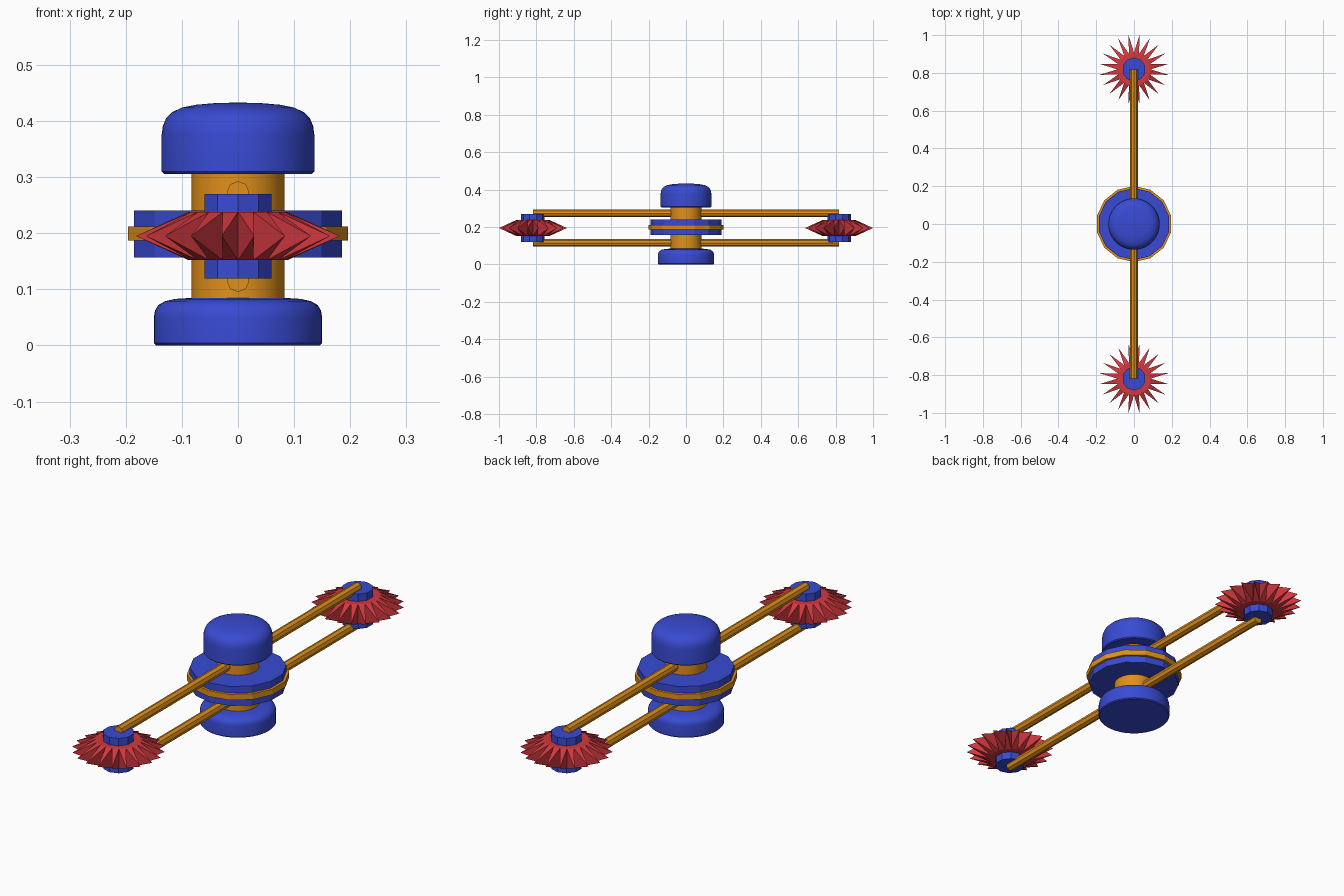
import bpy, bmesh
from math import pi, sin, cos, radians

if "Cube" in bpy.data.objects:
    bpy.data.objects.remove(bpy.data.objects["Cube"])


def material(name, color):
    m = bpy.data.materials.new(name)
    m.diffuse_color = (*color, 1)
    m.use_nodes = True
    m.node_tree.nodes["Principled BSDF"].inputs["Base Color"].default_value = m.diffuse_color
    return m


BLUE = material("blue", (0.04, 0.07, 0.65))
ORANGE = material("orange", (0.75, 0.28, 0.01))
RED = material("red", (0.65, 0.04, 0.05))


def cylinder(name, sides, r, z0, z1, mat, y=0, smooth=False):
    bpy.ops.mesh.primitive_cylinder_add(vertices=sides, radius=r, depth=z1 - z0,
                                        location=(0, y, (z0 + z1) / 2))
    ob = bpy.context.object
    ob.name = name
    ob.data.materials.append(mat)
    if smooth:
        bpy.ops.object.shade_smooth_by_angle(angle=radians(40))
    return ob


def from_bmesh(name, bm, mat):
    bmesh.ops.recalc_face_normals(bm, faces=bm.faces)
    me = bpy.data.meshes.new(name)
    bm.to_mesh(me)
    bm.free()
    ob = bpy.data.objects.new(name, me)
    bpy.context.collection.objects.link(ob)
    me.materials.append(mat)
    bpy.context.view_layer.objects.active = ob
    bpy.ops.object.select_all(action='DESELECT')
    ob.select_set(True)
    return ob


def lathe(name, profile, mat, segs=48):
    bm = bmesh.new()
    vs = [bm.verts.new((r, 0, z)) for r, z in profile]
    es = [bm.edges.new(p) for p in zip(vs, vs[1:])]
    bmesh.ops.spin(bm, geom=vs + es, cent=(0, 0, 0), axis=(0, 0, 1),
                   angle=2 * pi, steps=segs, use_merge=True)
    bmesh.ops.remove_doubles(bm, verts=bm.verts, dist=1e-5)
    from_bmesh(name, bm, mat)
    bpy.ops.object.shade_smooth_by_angle(angle=radians(40))


def spiked_wheel(name, y, n=20, r=0.088, tip=0.184, z0=0.152, z1=0.238):
    # drum whose side faces are each drawn out to a point
    bm = bmesh.new()
    zm = (z0 + z1) / 2
    def ring(z):
        return [bm.verts.new((r * sin(2 * pi * i / n), y + r * cos(2 * pi * i / n), z))
                for i in range(n)]
    lo, hi = ring(z0), ring(z1)
    bm.faces.new(lo)
    bm.faces.new(hi)
    for i in range(n):
        a, j = 2 * pi * (i + 0.5) / n, (i + 1) % n
        p = bm.verts.new((tip * sin(a), y + tip * cos(a), zm))
        loop = [lo[i], lo[j], hi[j], hi[i]]
        for u, v in zip(loop, loop[1:] + loop[:1]):
            bm.faces.new((u, v, p))
    from_bmesh(name, bm, RED)


# Central body
lathe("base", [(0, 0), (0.146, 0), (0.15, 0.004), (0.15, 0.05), (0.148, 0.062),
               (0.142, 0.072), (0.13, 0.079), (0.112, 0.083), (0.08, 0.085), (0, 0.086)], BLUE)
lathe("top_cap", [(0, 0.306), (0.132, 0.306), (0.136, 0.31), (0.136, 0.376), (0.134, 0.391),
                  (0.128, 0.405), (0.117, 0.416), (0.1, 0.424), (0.075, 0.429),
                  (0.04, 0.432), (0, 0.433)], BLUE)
cylinder("shaft", 32, 0.083, 0.07, 0.32, ORANGE, smooth=True)
cylinder("middle_disc", 14, 0.19, 0.157, 0.241, BLUE)
cylinder("disc_band", 14, 0.201, 0.187, 0.212, ORANGE)

# Long rods running through the shaft
for name, z in (("upper_rod", 0.273), ("lower_rod", 0.115)):
    rod = cylinder(name, 8, 0.02, z - 0.8185, z + 0.8185, ORANGE)
    rod.rotation_euler.x = pi / 2

# Spiked wheels and their hubs at both ends
for side, y in (("front", -0.8185), ("back", 0.8185)):
    cylinder(side + "_hub", 10, 0.0625, 0.119, 0.27, BLUE, y)
    spiked_wheel(side + "_spiked_wheel", y)
